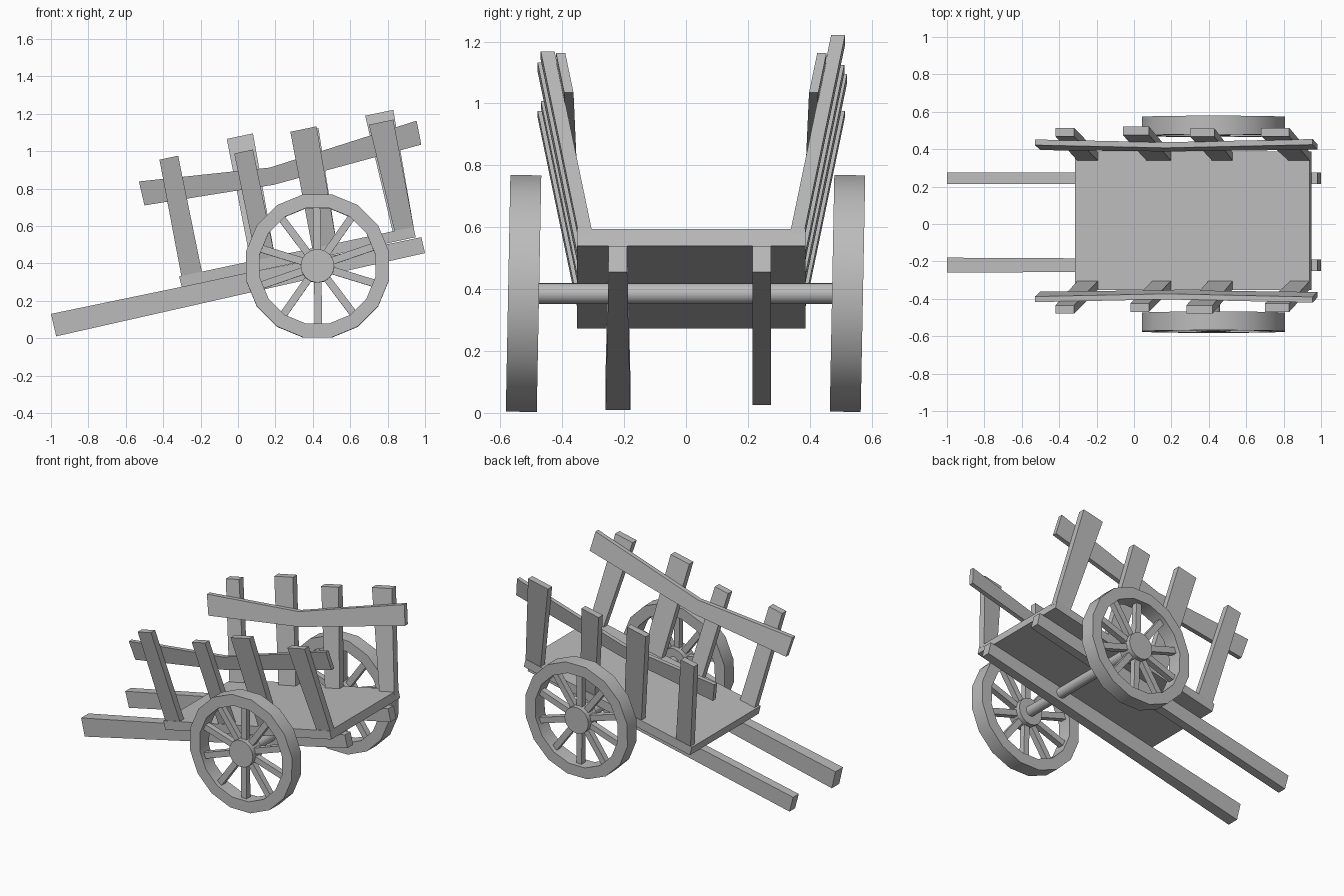
import bpy, bmesh, math
from mathutils import Matrix, Vector

if "Cube" in bpy.data.objects:
    bpy.data.objects.remove(bpy.data.objects["Cube"], do_unlink=True)

wood = bpy.data.materials.new("plain_grey_wood")
wood.use_nodes = True
GREY = (0.5, 0.5, 0.5, 1)
wood.diffuse_color = GREY
wood.node_tree.nodes["Principled BSDF"].inputs["Base Color"].default_value = GREY

MID_Y = 0.017      # centre line of the bed
HALF_BED = 0.37
LEAN = 0.2         # outward lean of the sides


def finish(name, bm, matrix=None, smooth=False):
    bmesh.ops.recalc_face_normals(bm, faces=bm.faces)
    mesh = bpy.data.meshes.new(name)
    bm.to_mesh(mesh)
    bm.free()
    mesh.materials.append(wood)
    obj = bpy.data.objects.new(name, mesh)
    bpy.context.collection.objects.link(obj)
    if matrix:
        obj.matrix_world = matrix
    if smooth:
        bpy.ops.object.select_all(action="DESELECT")
        obj.select_set(True)
        bpy.context.view_layer.objects.active = obj
        bpy.ops.object.shade_smooth_by_angle(angle=math.radians(35))
    return obj


def bed_top(x):
    return 0.33 + 0.211 * (x + 0.31)


def plank(name, top, bottom, near, far):
    """Board between a top and a bottom line in x, z; near and far give y."""
    bm = bmesh.new()
    rings = []
    for t, b in zip(top, bottom):
        corners = [(t, near), (t, far), (b, far), (b, near)]
        rings.append([bm.verts.new((p[0], f(*p), p[1])) for p, f in corners])
    for a, b in zip(rings, rings[1:]):
        for i in range(4):
            j = (i + 1) % 4
            bm.faces.new((a[i], a[j], b[j], b[i]))
    bm.faces.new(rings[0])
    bm.faces.new(rings[-1])
    return finish(name, bm)


def side_plank(name, top, bottom, side, inset, thick):
    """Board that follows the outward lean of one side of the cart."""
    def at(offset):
        return lambda x, z: MID_Y + side * (offset + LEAN * (z - bed_top(x)))
    return plank(name, top, bottom, at(inset), at(inset + thick))


# Bed
plank("bed", [(-0.315, 0.33), (0.938, 0.595)], [(-0.3, 0.272), (0.95, 0.54)],
      lambda x, z: MID_Y - HALF_BED, lambda x, z: MID_Y + HALF_BED)

# Shafts, a little thicker at the handle end
for name, y, grip, tail, low in (("right_shaft", -0.22, 0.04, 0.03, 0.01),
                                 ("left_shaft", 0.245, 0.03, 0.03, 0.025)):
    def half(x, grip=grip, tail=tail):
        return grip + (tail - grip) * (x + 1) / 2
    plank(name, [(-1, 0.13), (0.98, 0.54)], [(-0.972, low), (1, 0.455)],
          lambda x, z: y - half(x), lambda x, z: y + half(x))

# Uprights: top left x, top right x, top z, foot left x, foot right x
UPRIGHTS = {
    "right": [(-0.42, -0.32, 0.965, -0.3, -0.19), (-0.02, 0.08, 0.998, 0.1, 0.2),
              (0.28, 0.42, 1.118, 0.4, 0.53), (0.7, 0.83, 1.155, 0.84, 0.942)],
    "left": [(-0.42, -0.32, 0.965, -0.3, -0.19), (-0.06, 0.08, 1.08, 0.07, 0.2),
             (0.3, 0.43, 1.11, 0.42, 0.53), (0.68, 0.83, 1.205, 0.83, 0.942)],
}
for label, side in (("right", -1), ("left", 1)):
    for n, (a, b, z, c, d) in enumerate(UPRIGHTS[label], 1):
        tilt = 0.105 * (b - a)
        side_plank(f"{label}_upright_{n}",
                   [(a, z - tilt), (b, z + tilt)],
                   [(c, bed_top(c) - 0.015), (d, bed_top(d) - 0.015)],
                   side, 0.322, 0.045)
    # Bent rail on the inner face of the uprights
    side_plank(f"{label}_rail",
               [(-0.53, 0.838), (0.17, 0.912), (0.955, 1.163)],
               [(-0.5, 0.71), (0.19, 0.82), (0.98, 1.035)],
               side, 0.294, 0.03)

# Axle and wheels
HUB_X, HUB_Z = 0.425, 0.386
ACROSS = Matrix.Rotation(math.pi / 2, 4, "X")


def drum(name, radius, length, matrix, sides=16):
    bm = bmesh.new()
    bmesh.ops.create_cone(bm, cap_ends=True, segments=sides, radius1=radius,
                          radius2=radius, depth=length, matrix=ACROSS)
    return finish(name, bm, matrix, smooth=True)


drum("axle", 0.034, 1.0, Matrix.Translation((HUB_X, 0, HUB_Z)))

for label, y in (("right", -0.525), ("left", 0.522)):
    place = Matrix.Translation((HUB_X, y, HUB_Z)) @ Matrix.Rotation(math.radians(-1.1), 4, "X")
    # Rim: a square section spun around the hub
    bm = bmesh.new()
    section = [bm.verts.new((r, w, 0)) for r, w in
               ((0.315, -0.05), (0.39, -0.05), (0.39, 0.05), (0.315, 0.05))]
    edges = [bm.edges.new((section[i], section[(i + 1) % 4])) for i in range(4)]
    bmesh.ops.spin(bm, geom=section + edges, cent=(0, 0, 0), axis=(0, 1, 0),
                   angle=math.tau, steps=16)
    bmesh.ops.remove_doubles(bm, verts=bm.verts, dist=0.0005)
    bmesh.ops.rotate(bm, verts=bm.verts, matrix=Matrix.Rotation(math.pi / 16, 3, "Y"))
    finish(f"{label}_rim", bm, place, smooth=True)
    drum(f"{label}_hub", 0.09, 0.1, place)
    # Spokes
    bm = bmesh.new()
    for k in range(10):
        turn = Matrix.Rotation(-math.radians(55 + 36 * k), 4, "Y")
        size = Matrix.Diagonal((0.27, 0.04, 0.04, 1))
        bmesh.ops.create_cube(bm, size=1, matrix=turn @ Matrix.Translation((0.195, 0, 0)) @ size)
    finish(f"{label}_spokes", bm, place)
